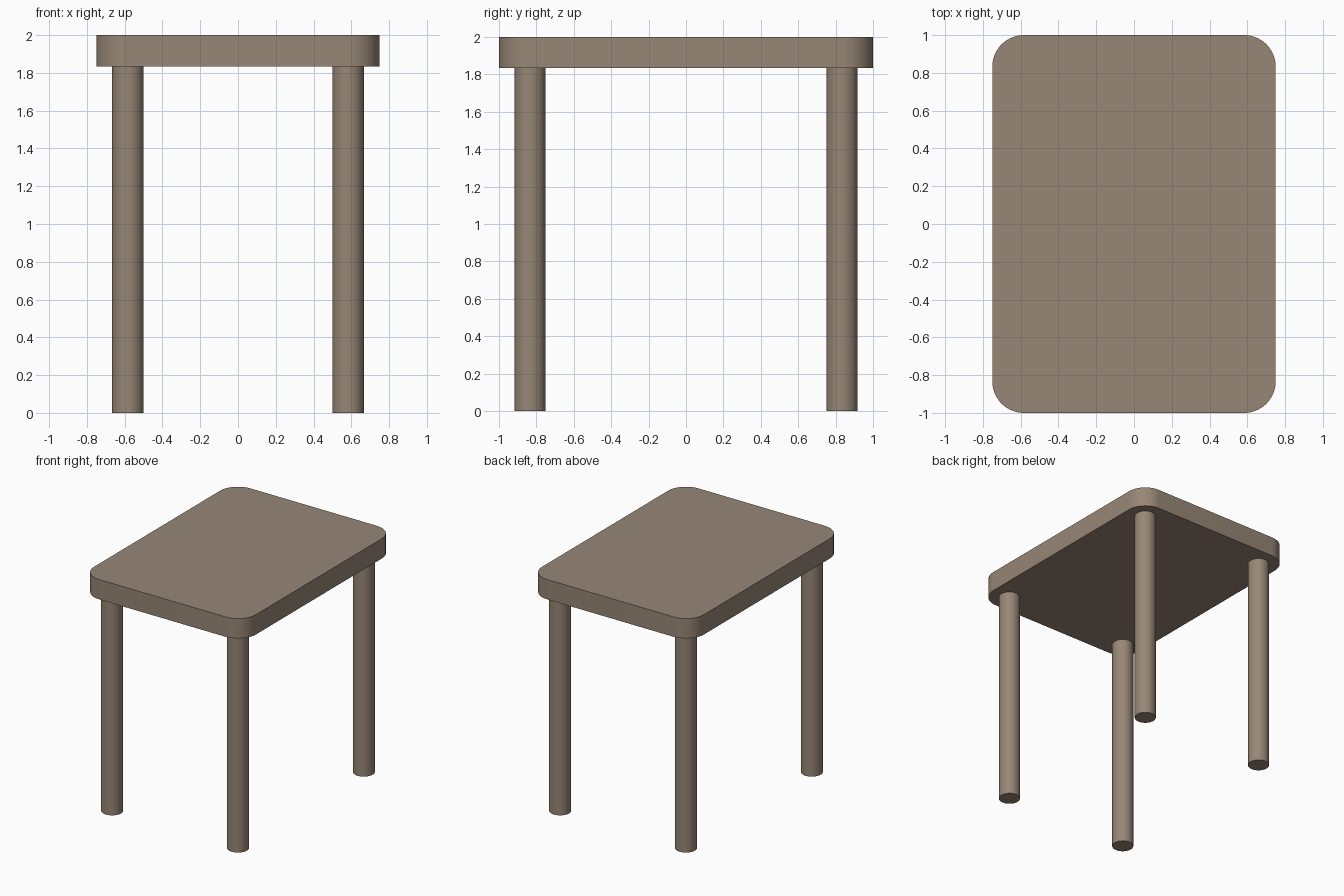
import bpy, bmesh
from math import sin, cos, pi, radians

if "Cube" in bpy.data.objects:
    bpy.data.objects.remove(bpy.data.objects["Cube"])

W, D, H = 0.75, 1.0, 2.0      # half width, half depth, height
T = 1 / 6                     # top thickness and corner radius
LEG_R, LEG_X, LEG_Y = 1 / 12, 7 / 12, 5 / 6

wood = bpy.data.materials.new("wood")
wood.diffuse_color = (0.31, 0.24, 0.18, 1)
wood.use_nodes = True
wood.node_tree.nodes["Principled BSDF"].inputs["Base Color"].default_value = wood.diffuse_color


def finish(obj):
    obj.data.materials.append(wood)
    bpy.ops.object.select_all(action='DESELECT')
    obj.select_set(True)
    bpy.context.view_layer.objects.active = obj
    bpy.ops.object.shade_smooth_by_angle(angle=radians(30))


# Table top: rounded rectangle outline, extruded upward
bm = bmesh.new()
outline = []
STEPS = 16
for i, (sx, sy) in enumerate([(1, 1), (-1, 1), (-1, -1), (1, -1)]):
    for k in range(STEPS + 1):
        a = (i + k / STEPS) * pi / 2
        outline.append(bm.verts.new((sx * (W - T) + T * cos(a),
                                     sy * (D - T) + T * sin(a), H - T)))
face = bm.faces.new(outline)
ext = bmesh.ops.extrude_face_region(bm, geom=[face], use_keep_orig=True)
bmesh.ops.translate(bm, vec=(0, 0, T),
                    verts=[g for g in ext["geom"] if isinstance(g, bmesh.types.BMVert)])
bmesh.ops.recalc_face_normals(bm, faces=bm.faces)
mesh = bpy.data.meshes.new("table_top")
bm.to_mesh(mesh)
bm.free()
top = bpy.data.objects.new("table_top", mesh)
bpy.context.collection.objects.link(top)
finish(top)

# Four round legs
for side, sx in (("left", -1), ("right", 1)):
    for end, sy in (("front", -1), ("back", 1)):
        bpy.ops.mesh.primitive_cylinder_add(
            vertices=48, radius=LEG_R, depth=H - T,
            location=(sx * LEG_X, sy * LEG_Y, (H - T) / 2))
        leg = bpy.context.object
        leg.name = f"{end}_{side}_leg"
        finish(leg)
